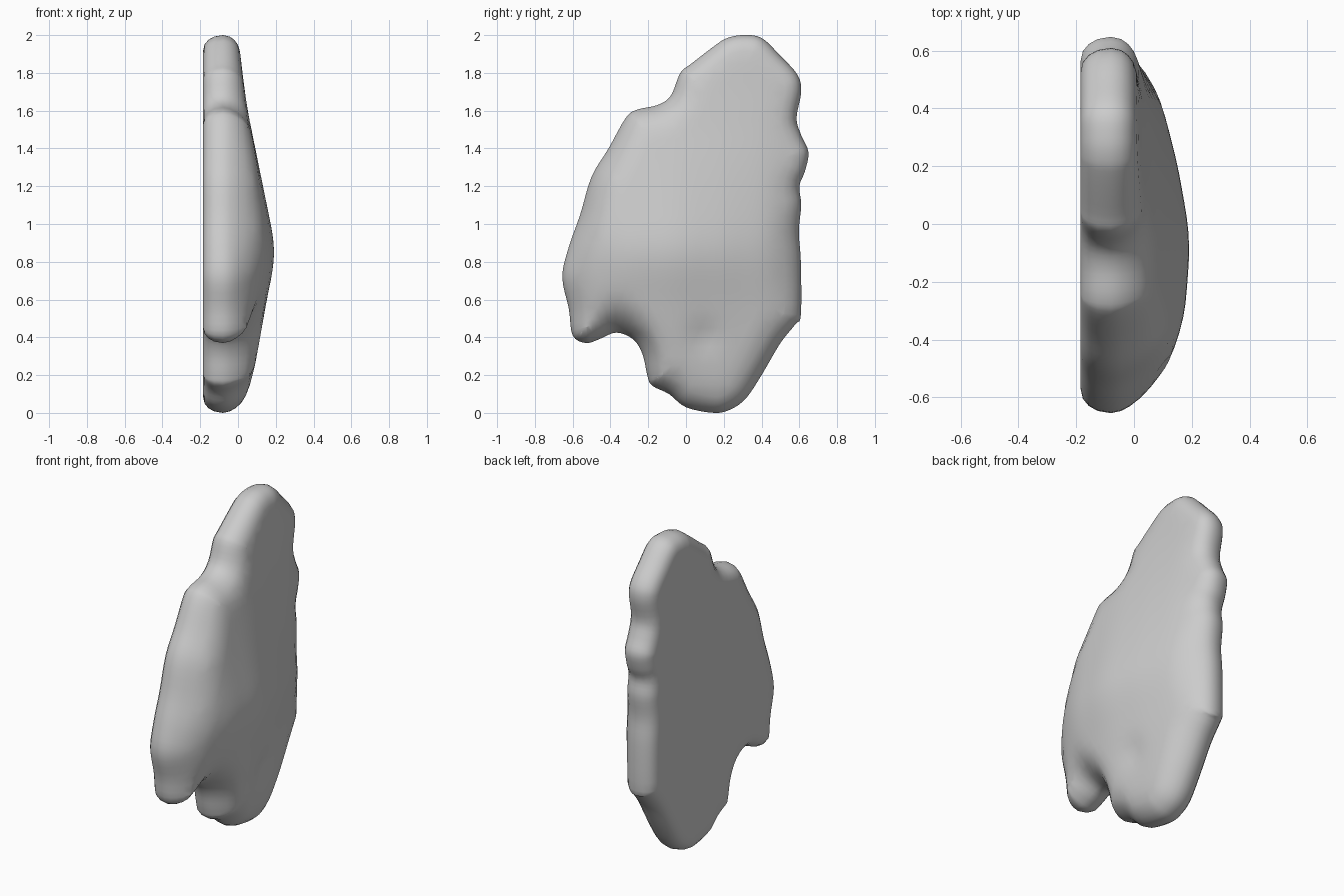
import bpy, bmesh, math
from mathutils import Vector
from mathutils.geometry import delaunay_2d_cdt, intersect_point_line

if "Cube" in bpy.data.objects:
    bpy.data.objects.remove(bpy.data.objects["Cube"])

# Lobed side outline as (y, z)
OUTLINE = [
    (.30, 2.0), (.40, 1.985), (.50, 1.89), (.59, 1.79), (.61, 1.70), (.585, 1.56),
    (.61, 1.47), (.648, 1.38), (.63, 1.28), (.60, 1.2), (.61, 1.1), (.597, .96),
    (.608, .8), (.608, .52), (.58, .47), (.50, .37), (.40, .2), (.32, .08),
    (.24, .02), (.15, 0), (0, .03), (-.09, .1), (-.18, .145), (-.205, .2),
    (-.23, .31), (-.28, .39), (-.37, .425), (-.46, .39), (-.53, .37), (-.60, .41),
    (-.62, .55), (-.655, .72), (-.62, .88), (-.56, 1.05), (-.50, 1.25), (-.41, 1.4),
    (-.32, 1.56), (-.26, 1.605), (-.15, 1.63), (-.08, 1.68), (-.03, 1.80),
    (.03, 1.85), (.16, 1.95), (.22, 1.985)]
# Bulge of the right face along z and along y
BULGE_Z = [(0, .04), (.2, .08), (.4, .115), (.6, .15), (.75, .18), (.85, .19),
           (.95, .18), (1.1, .15), (1.3, .11), (1.5, .07), (1.7, .04), (2, .01)]
BULGE_Y = [(-.65, .03), (-.5, .11), (-.4, .15), (-.3, .175), (-.1, .19),
           (0, .185), (.2, .15), (.4, .10), (.5, .06), (.65, 0)]
RIM_X, LEFT_X, RIM_R = -.08, -.185, .085


def smooth_loop(pts, steps):
    """Closed Catmull-Rom curve through the points."""
    out, n = [], len(pts)
    for i in range(n):
        a, b, c, d = (Vector(pts[(i + k) % n]) for k in (-1, 0, 1, 2))
        for s in range(steps):
            t = s / steps
            out.append(.5 * (2 * b + (c - a) * t + (2 * a - 5 * b + 4 * c - d) * t * t
                             + (3 * b - a - 3 * c + d) * t ** 3))
    return out


def lookup(table, v):
    for (a, fa), (b, fb) in zip(table, table[1:]):
        if v <= b:
            return fa + (fb - fa) * max(0, (v - a) / (b - a))
    return table[-1][1]


def soft_lookup(table, v):
    return sum(lookup(table, v + k * .04) for k in (-1, 0, 1)) / 3


loop = smooth_loop(OUTLINE, 4)[::-1]      # counter-clockwise
N = len(loop)


def edge_distance(p):
    best = 9
    for i in range(N):
        a, b = loop[i], loop[(i + 1) % N]
        ab = b - a
        t = min(1, max(0, (p - a).dot(ab) / ab.length_squared))
        best = min(best, (p - a - ab * t).length)
    return best


def inside(p):
    hit = False
    for i in range(N):
        a, b = loop[i], loop[(i + 1) % N]
        if (a.y > p.y) != (b.y > p.y) and p.x < a.x + (p.y - a.y) * (b.x - a.x) / (b.y - a.y):
            hit = not hit
    return hit


# Outline, inset rings for the rounded rim, then an even interior grid
points = list(loop)
for d in (.008, .025, .05, .085):
    for i in range(N):
        t = (loop[(i + 1) % N] - loop[i - 1]).normalized()
        p = loop[i] + Vector((-t.y, t.x)) * d
        if inside(p) and edge_distance(p) > d * .93:
            points.append(p)
STEP = .05
for i in range(-13, 14):
    for j in range(41):
        p = Vector((i * STEP + (j % 2) * STEP / 2, j * STEP))
        if inside(p) and edge_distance(p) > .11:
            points.append(p)

flat, _, tris, *_ = delaunay_2d_cdt(
    points, [(i, (i + 1) % N) for i in range(N)], [], 1, 1e-5)


def rounding(d):
    u = 1 - min(1, d / RIM_R)
    return math.sqrt(max(0, 1 - u ** 2.2))


def dent(p, y, z, r, depth):
    return depth * math.exp(-((p.x - y) ** 2 + (p.y - z) ** 2) / (r * r))


def right_x(p, d):
    bulge = soft_lookup(BULGE_Z, p.y) * soft_lookup(BULGE_Y, p.x) / .185
    u = min(1, d / .16)
    bulge *= u * (2 - u)
    bulge -= dent(p, -.38, .49, .10, .035) + dent(p, .1, .40, .08, .018)
    return RIM_X + rounding(d) * (bulge - RIM_X)


# Join the bulging right sheet and flat left sheet along the rim
bm = bmesh.new()
right, left = [], []
for p in flat:
    d = edge_distance(p)
    if d < 1e-4:
        v = bm.verts.new((RIM_X, p.x, p.y))
        right.append(v)
        left.append(v)
    else:
        right.append(bm.verts.new((right_x(p, d), p.x, p.y)))
        left.append(bm.verts.new((RIM_X + rounding(d) * (LEFT_X - RIM_X), p.x, p.y)))
for tri in tris:
    for sheet, order in ((right, tri), (left, tri[::-1])):
        vs = [sheet[i] for i in order]
        if len(set(vs)) == 3 and not bm.faces.get(vs):
            bm.faces.new(vs)
bmesh.ops.recalc_face_normals(bm, faces=bm.faces)
for f in bm.faces:
    f.smooth = True

mesh = bpy.data.meshes.new("lobed_slab")
bm.to_mesh(mesh)
bm.free()
slab = bpy.data.objects.new("lobed_slab", mesh)
bpy.context.collection.objects.link(slab)

grey = bpy.data.materials.new("plain grey")
grey.diffuse_color = (.6, .6, .6, 1)
grey.use_nodes = True
grey.node_tree.nodes["Principled BSDF"].inputs["Base Color"].default_value = grey.diffuse_color
mesh.materials.append(grey)
